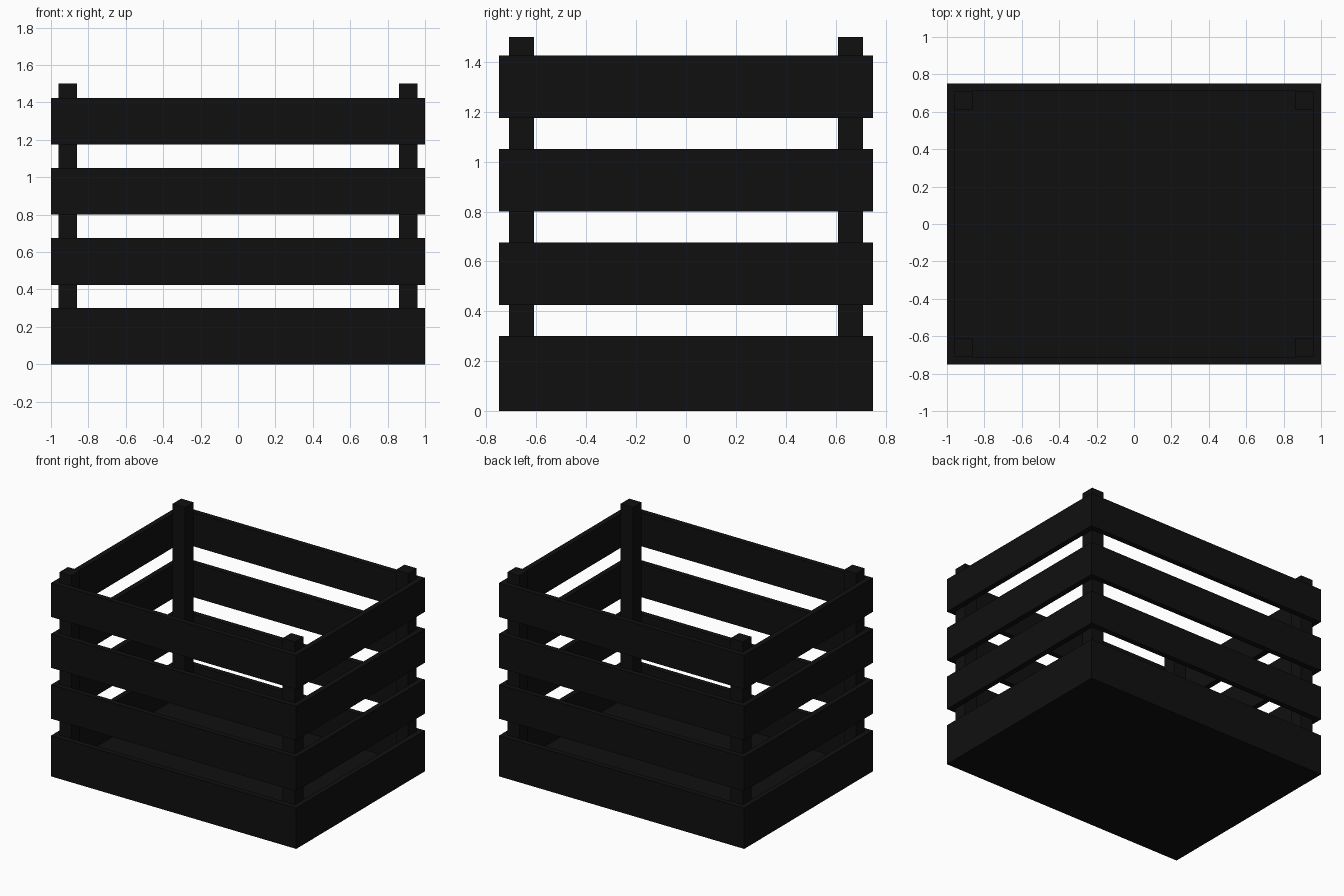
import bpy

if "Cube" in bpy.data.objects:
    bpy.data.objects.remove(bpy.data.objects["Cube"])

# One near-black paint for the whole crate
black = bpy.data.materials.new("black paint")
black.diffuse_color = (0.005, 0.005, 0.005, 1)
black.use_nodes = True
black.node_tree.nodes["Principled BSDF"].inputs["Base Color"].default_value = black.diffuse_color

L, W, H = 2.0, 1.5, 1.5      # overall size
FLOOR = 0.05                 # floor thickness
T = 0.04                     # slat thickness
SLAT, STEP = 0.25, 0.375     # slat height and spacing
POST = 0.10                  # post width


def box(name, centre, size):
    bpy.ops.mesh.primitive_cube_add(size=1, location=centre)
    ob = bpy.context.object
    ob.name = name
    ob.scale = size
    bpy.ops.object.transform_apply(location=False, rotation=False, scale=True)
    ob.data.materials.append(black)
    return ob


# Floor board
box("floor", (0, 0, FLOOR / 2), (L, W, FLOOR))

# Corner posts, just inside the slats
for sx, x_name in ((-1, "left"), (1, "right")):
    for sy, y_name in ((-1, "front"), (1, "back")):
        box(f"{y_name}_{x_name}_post",
            (sx * (L / 2 - T - POST / 2), sy * (W / 2 - T - POST / 2), (FLOOR + H) / 2),
            (POST, POST, H - FLOOR))

# Four rows of slats on every side
for row in range(4):
    z = FLOOR + SLAT / 2 + row * STEP
    for s, long_name, short_name in ((-1, "front", "left"), (1, "back", "right")):
        box(f"{long_name}_slat_{row + 1}", (0, s * (W - T) / 2, z), (L, T, SLAT))
        box(f"{short_name}_slat_{row + 1}", (s * (L - T) / 2, 0, z), (T, W - 2 * T, SLAT))
